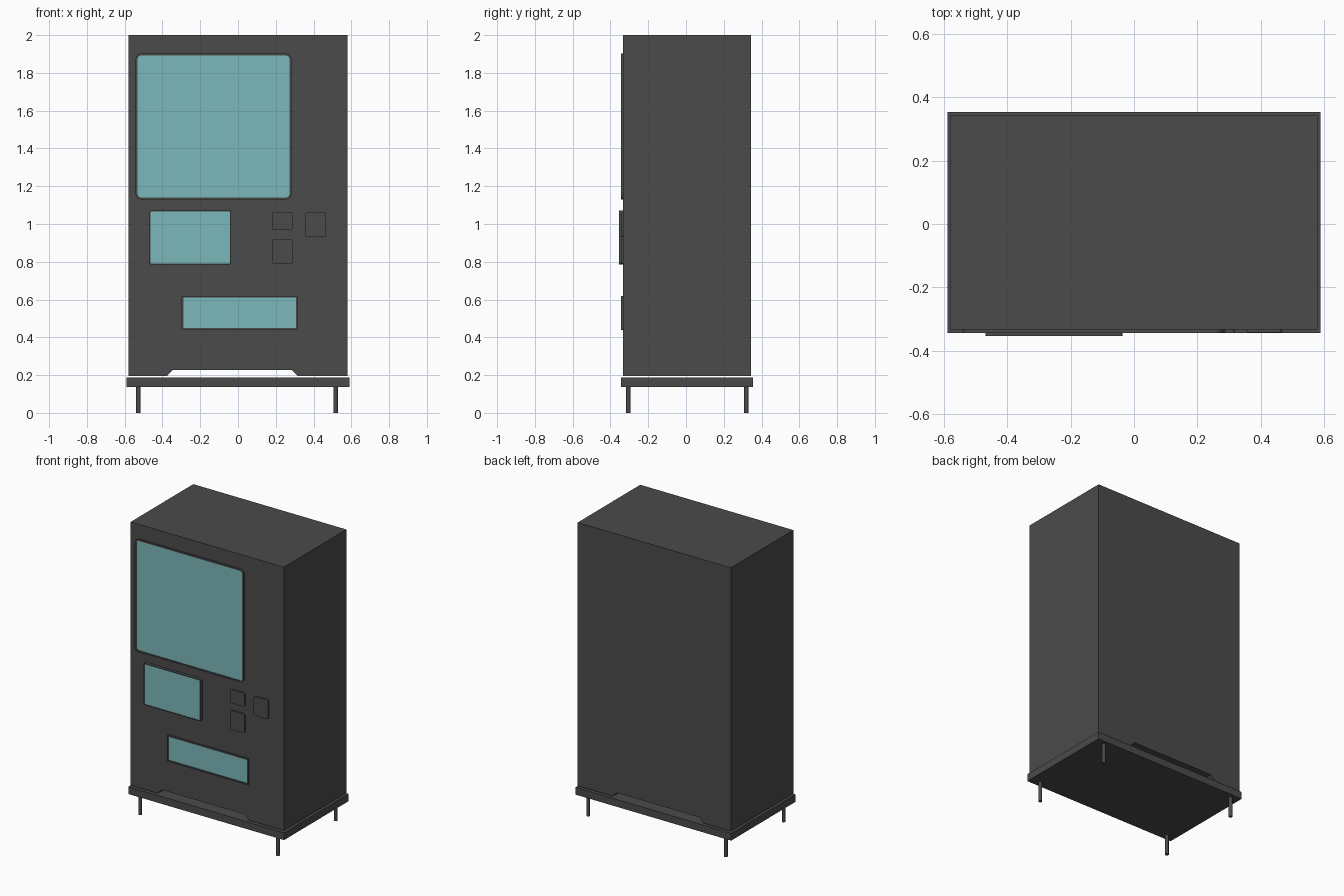
import bpy, bmesh, math

cube = bpy.data.objects.get("Cube")
if cube:
    bpy.data.objects.remove(cube)


def material(name, rgb):
    m = bpy.data.materials.new(name)
    m.use_nodes = True
    m.diffuse_color = (*rgb, 1)
    m.node_tree.nodes["Principled BSDF"].inputs["Base Color"].default_value = (*rgb, 1)
    return m


GREY = material("dark grey", (0.07, 0.07, 0.07))
GLASS = material("teal glass", (0.2, 0.48, 0.49))
FRONT, BACK = -0.333, 0.344


def finish(name, bm, mat):
    bmesh.ops.recalc_face_normals(bm, faces=bm.faces)
    mesh = bpy.data.meshes.new(name)
    bm.to_mesh(mesh)
    bm.free()
    mesh.materials.append(mat)
    obj = bpy.data.objects.new(name, mesh)
    bpy.context.collection.objects.link(obj)
    return obj


def rounded(x0, x1, z0, z1, r, steps=5):
    """Outline of a rounded rectangle in the front plane."""
    pts = []
    corners = [(x1 - r, z1 - r), (x0 + r, z1 - r), (x0 + r, z0 + r), (x1 - r, z0 + r)]
    for i, (cx, cz) in enumerate(corners):
        for k in range(steps + 1):
            a = math.pi / 2 * (i + k / steps)
            pts.append((cx + r * math.cos(a), cz + r * math.sin(a)))
    return pts


def prism(name, outline, y0, y1, mat):
    """Extrude an x-z outline from y0 to y1."""
    bm = bmesh.new()
    face = bm.faces.new([bm.verts.new((x, y0, z)) for x, z in outline])
    new = bmesh.ops.extrude_face_region(bm, geom=[face])["geom"]
    bmesh.ops.translate(bm, vec=(0, y1 - y0, 0),
                        verts=[v for v in new if isinstance(v, bmesh.types.BMVert)])
    return finish(name, bm, mat)


def window(name, x0, x1, z0, z1, r, rim, front, recess):
    """Raised frame ring with a glass pane set into it."""
    outer = rounded(x0, x1, z0, z1, r)
    inner = rounded(x0 + rim, x1 - rim, z0 + rim, z1 - rim, max(r - rim, 0.003))
    bm = bmesh.new()
    loops = [[bm.verts.new((x, y, z)) for x, z in pts]
             for pts, y in ((outer, FRONT), (outer, front),
                            (inner, front), (inner, FRONT))]
    n = len(outer)
    for a, b in zip(loops, loops[1:]):
        for i in range(n):
            j = (i + 1) % n
            bm.faces.new((a[i], a[j], b[j], b[i]))
    finish(name + "_frame", bm, GREY)
    prism(name + "_glass", inner, FRONT, front + recess, GLASS)


# Cabinet with a chamfered notch running through its foot
prism("cabinet", [(-0.58, 0.196), (-0.375, 0.196), (-0.345, 0.228), (0.285, 0.228),
                  (0.315, 0.196), (0.58, 0.196), (0.58, 2), (-0.58, 2)],
      FRONT, BACK, GREY)

# Base slab
prism("base", [(-0.59, 0.138), (0.59, 0.138), (0.59, 0.188), (-0.59, 0.188)],
      -0.344, 0.354, GREY)

# Legs
for side, x in (("right", -0.527), ("left", 0.517)):
    for end, y in (("front", -0.305), ("back", 0.32)):
        bm = bmesh.new()
        bmesh.ops.create_cone(bm, cap_ends=True, segments=12, radius1=0.012,
                              radius2=0.012, depth=0.14)
        bmesh.ops.translate(bm, vec=(x, y, 0.07), verts=bm.verts)
        leg = finish(f"{end}_{side}_leg", bm, GREY)
        for p in leg.data.polygons:
            p.use_smooth = len(p.vertices) == 4

# Windows
window("display", -0.542, 0.283, 1.13, 1.902, 0.03, 0.01, -0.344, 0.004)
window("side_panel", -0.469, -0.036, 0.786, 1.071, 0.01, 0.006, -0.354, 0.002)
window("slot", -0.298, 0.317, 0.44, 0.62, 0.006, 0.009, -0.344, 0.006)

# Keys
for name, x, z0, z1 in (("upper_key", 0.18, 0.968, 1.062),
                        ("lower_key", 0.18, 0.788, 0.918),
                        ("outer_key", 0.358, 0.931, 1.062)):
    prism(name, rounded(x, x + 0.109, z0, z1, 0.01), FRONT, -0.343, GREY)
